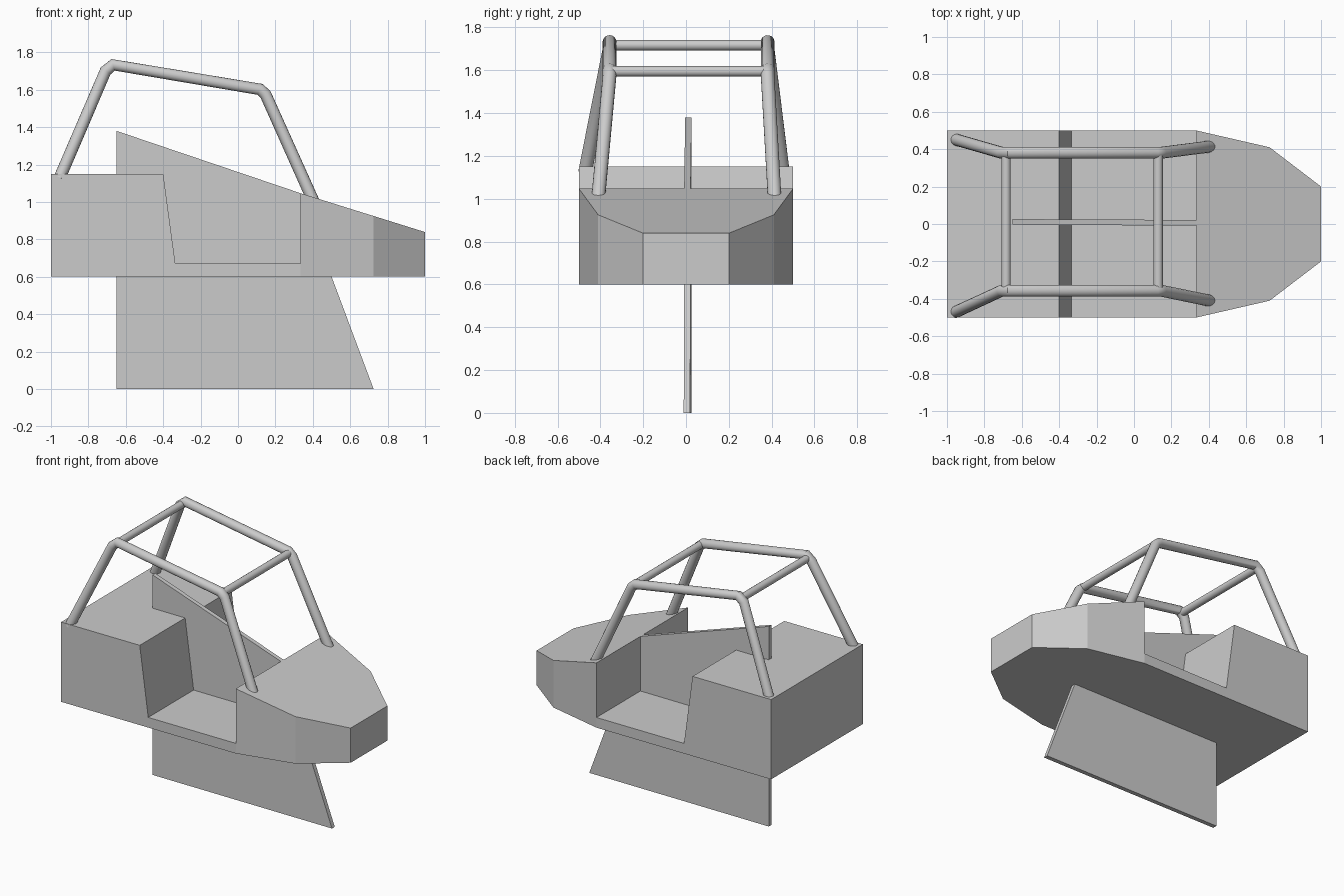
import bpy, bmesh
from mathutils import Vector

if "Cube" in bpy.data.objects:
    bpy.data.objects.remove(bpy.data.objects["Cube"])

grey = bpy.data.materials.new("plain grey")
grey.diffuse_color = (0.6, 0.6, 0.6, 1)
grey.use_nodes = True
grey.node_tree.nodes["Principled BSDF"].inputs["Base Color"].default_value = grey.diffuse_color


def prism(name, base, offset):
    """Solid made by extruding a flat polygon along an offset vector."""
    bm = bmesh.new()
    face = bm.faces.new([bm.verts.new(p) for p in base])
    ext = bmesh.ops.extrude_face_region(bm, geom=[face], use_keep_orig=True)
    moved = [v for v in ext["geom"] if isinstance(v, bmesh.types.BMVert)]
    bmesh.ops.translate(bm, verts=moved, vec=Vector(offset))
    bmesh.ops.recalc_face_normals(bm, faces=bm.faces)
    mesh = bpy.data.meshes.new(name)
    bm.to_mesh(mesh)
    bm.free()
    mesh.materials.append(grey)
    obj = bpy.data.objects.new(name, mesh)
    bpy.context.collection.objects.link(obj)
    return obj


def tube(name, points, radius):
    """Round capped tube along a bent path."""
    curve = bpy.data.curves.new(name, "CURVE")
    curve.dimensions = "3D"
    curve.bevel_depth = radius
    curve.bevel_resolution = 6
    curve.use_fill_caps = True
    spline = curve.splines.new("POLY")
    spline.points.add(len(points) - 1)
    for sp, p in zip(spline.points, points):
        sp.co = (*p, 1)
    curve.materials.append(grey)
    obj = bpy.data.objects.new(name, curve)
    bpy.context.collection.objects.link(obj)
    bpy.ops.object.select_all(action="DESELECT")
    obj.select_set(True)
    bpy.context.view_layer.objects.active = obj
    bpy.ops.object.convert(target="MESH")
    bpy.ops.object.shade_smooth_by_angle(angle=0.6)


# Rear seat block and cockpit floor: side profile extruded across the width
side = [(-1, 0.6), (0.333, 0.6), (0.333, 0.67), (-0.335, 0.67), (-0.4, 1.15), (-1, 1.15)]
prism("seat_and_floor", [(x, -0.5, z) for x, z in side], (0, 1, 0))

# Tapered nose: plan outline extruded up, then its top sloped forward
half = [(0.333, 0.5), (0.725, 0.41), (1, 0.2)]
plan = half + [(x, -y) for x, y in reversed(half)]
nose = prism("nose", [(x, y, 0.6) for x, y in plan], (0, 0, 0.4))
for v in nose.data.vertices:
    if v.co.z > 0.7:
        v.co.z = 1.047 - 0.312 * (v.co.x - 0.333)

# Thin upright centre fin, running through the body
fin = [(-0.65, 0), (0.725, 0), (0.333, 1.047), (-0.65, 1.38)]
prism("centre_fin", [(x, -0.007 - 0.005 * x, z) for x, z in fin], (0, 0.03, 0))

# Roll cage: two bent side tubes, leaning inwards to the roof
for name, rear, roof, front in (("right_cage_tube", -0.471, -0.357, -0.41),
                                ("left_cage_tube", 0.452, 0.381, 0.414)):
    tube(name, [(-0.955, rear, 1.125), (-0.708, roof, 1.70), (-0.668, roof, 1.733),
                (0.117, roof, 1.602), (0.147, roof, 1.575), (0.405, front, 1.0)], 0.032)

# Cross bars joining the side tubes at the roof corners
for name, x, z in (("rear_cross_bar", -0.684, 1.717), ("front_cross_bar", 0.129, 1.595)):
    tube(name, [(x, -0.357, z), (x, 0.381, z)], 0.025)
